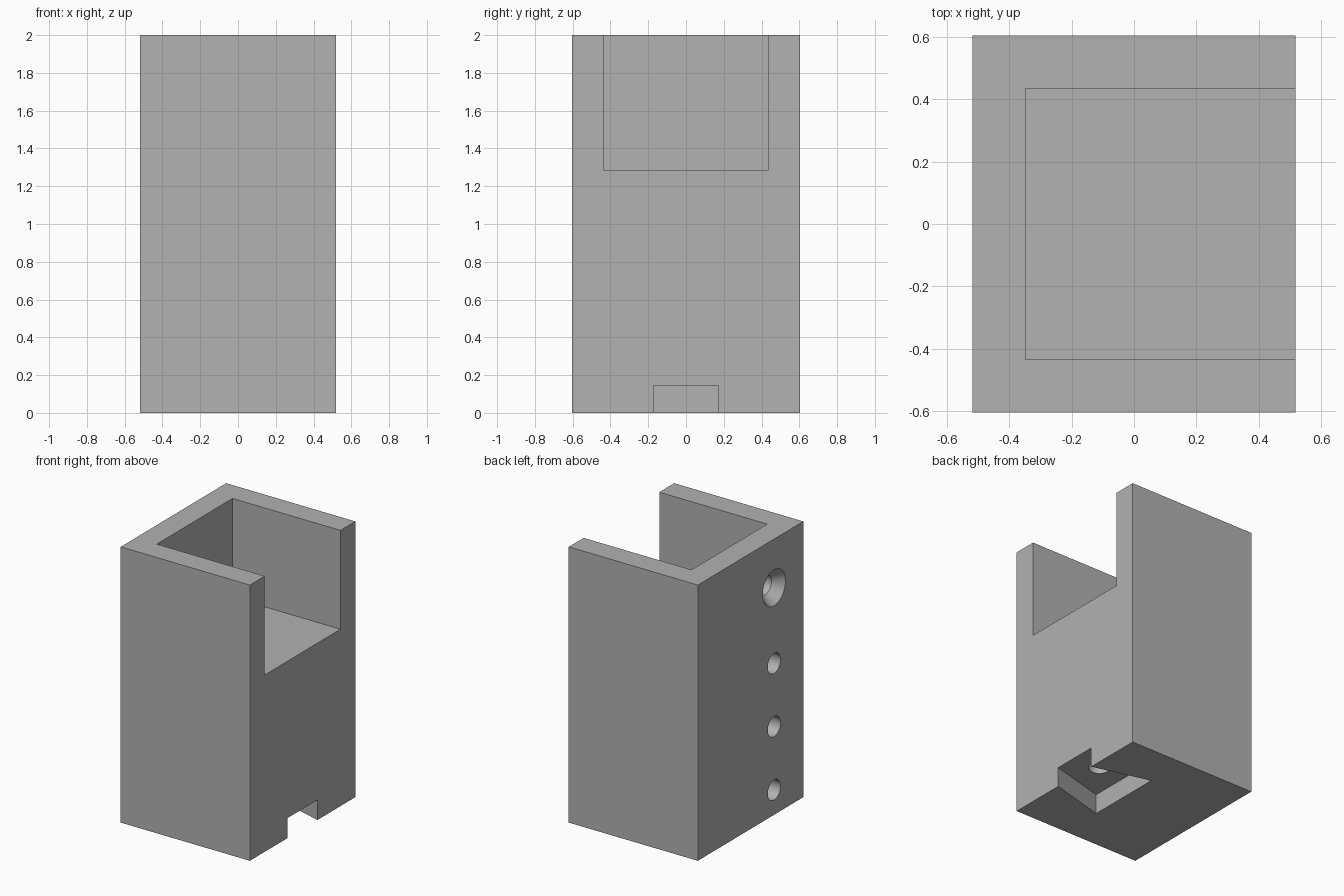
import bpy
import bmesh
from math import radians
from mathutils import Matrix, Vector

if "Cube" in bpy.data.objects:
    bpy.data.objects.remove(bpy.data.objects["Cube"])

HX, HY, H = 0.518, 0.604, 2.0      # half width, half depth, height
WALL = 0.17
HOLE_R = 0.073
HOLE_Y = -0.27

grey = bpy.data.materials.new("plain grey")
grey.use_nodes = True
grey.diffuse_color = (0.445, 0.445, 0.445, 1)
grey.node_tree.nodes["Principled BSDF"].inputs["Base Color"].default_value = grey.diffuse_color


def finish(name, bm):
    bmesh.ops.recalc_face_normals(bm, faces=bm.faces)
    mesh = bpy.data.meshes.new(name)
    bm.to_mesh(mesh)
    bm.free()
    mesh.materials.append(grey)
    obj = bpy.data.objects.new(name, mesh)
    bpy.context.collection.objects.link(obj)
    return obj


def prism(name, outline, z0, z1):
    """Extrude a plan outline from z0 up to z1."""
    bm = bmesh.new()
    face = bm.faces.new([bm.verts.new((x, y, z0)) for x, y in outline])
    new = bmesh.ops.extrude_face_region(bm, geom=[face])["geom"]
    bmesh.ops.translate(bm, vec=(0, 0, z1 - z0),
                        verts=[v for v in new if isinstance(v, bmesh.types.BMVert)])
    return finish(name, bm)


def box(name, x0, x1, y, z0, z1):
    return prism(name, [(x0, -y), (x1, -y), (x1, y), (x0, y)], z0, z1)


def drill(name, start, axis, length, r0=HOLE_R, r1=HOLE_R):
    """Round cutter running from start along axis."""
    axis = Vector(axis)
    turn = axis.to_track_quat("Z", "Y").to_matrix().to_4x4()
    place = Matrix.Translation(Vector(start) + axis * length / 2) @ turn
    bm = bmesh.new()
    bmesh.ops.create_cone(bm, cap_ends=True, segments=48, radius1=r0,
                          radius2=r1, depth=length, matrix=place)
    return finish(name, bm)


# Main block
block = box("block", -HX, HX, HY, 0, H)

# Pocket open to the top and one side, and the dovetail slot underneath
flare = 0.115 / 0.428
mouth, inner, slot_end, over = 0.172, 0.287, 0.09, 0.1
mouth_out = mouth - flare * over
cutters = [
    box("pocket_cutter", -HX + WALL, HX + over, HY - WALL, 1.283, H + over),
    prism("dovetail_cutter",
          [(slot_end, -inner), (HX + over, -mouth_out),
           (HX + over, mouth_out), (slot_end, inner)], -over, 0.145),
    drill("slot_hole_cutter", (0.305, 0, 0.1), (0, 0, 1), 0.2),
]

# Column of blind side holes, the top one countersunk
for z in (0.18, 0.64, 1.098, 1.647):
    cutters.append(drill("side_hole_cutter", (-HX - 0.05, HOLE_Y, z), (1, 0, 0), 0.2))
cutters.append(drill("countersink_cutter", (-HX - 0.02, HOLE_Y, 1.647),
                     (1, 0, 0), 0.093, 0.146, HOLE_R))

# Cut everything out of the block
bpy.context.view_layer.objects.active = block
block.select_set(True)
for cutter in cutters:
    cutter.hide_render = True
    mod = block.modifiers.new(cutter.name, "BOOLEAN")
    mod.operation = "DIFFERENCE"
    mod.solver = "EXACT"
    mod.object = cutter
    bpy.ops.object.modifier_apply(modifier=mod.name)
    bpy.data.objects.remove(cutter)

bpy.ops.object.shade_smooth_by_angle(angle=radians(30))
